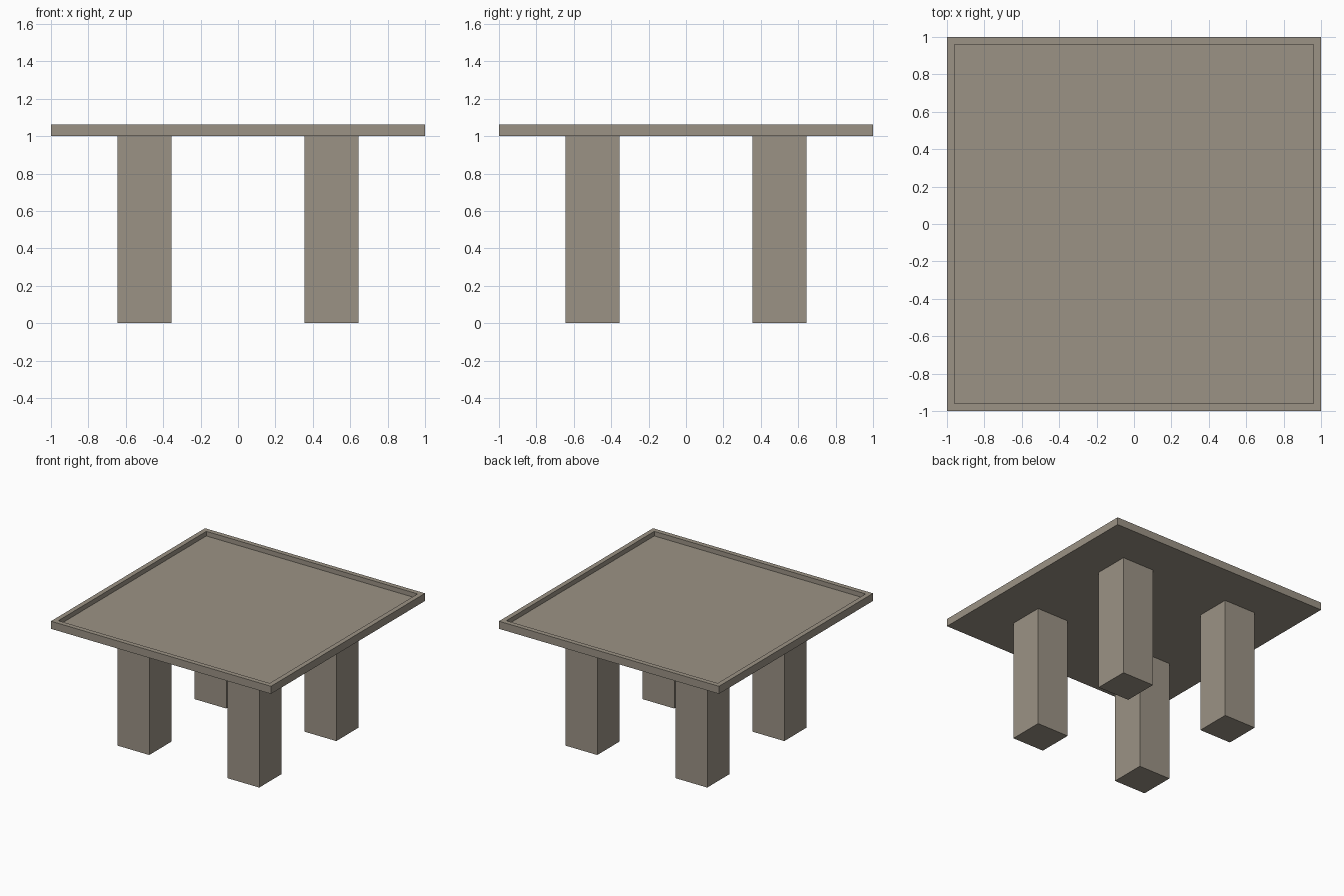
import bpy, bmesh

if "Cube" in bpy.data.objects:
    bpy.data.objects.remove(bpy.data.objects["Cube"])

# Single stone-brown colour
mat = bpy.data.materials.new("stone brown")
mat.diffuse_color = (0.33, 0.29, 0.235, 1)
mat.use_nodes = True
mat.node_tree.nodes["Principled BSDF"].inputs["Base Color"].default_value = mat.diffuse_color


def box(name, lo, hi, edit=None):
    bm = bmesh.new()
    bmesh.ops.create_cube(bm, size=1)
    for v in bm.verts:
        v.co = [(a + b) / 2 + c * (b - a) for a, b, c in zip(lo, hi, v.co)]
    if edit:
        edit(bm)
    mesh = bpy.data.meshes.new(name)
    bm.to_mesh(mesh)
    bm.free()
    mesh.materials.append(mat)
    obj = bpy.data.objects.new(name, mesh)
    bpy.context.collection.objects.link(obj)
    return obj


def sink_top(bm):
    # Inset the upper face and lower it to leave a raised rim
    bm.normal_update()
    top = max(bm.faces, key=lambda f: f.calc_center_median().z)
    bmesh.ops.inset_region(bm, faces=[top], thickness=0.056)
    rim = bmesh.ops.inset_region(bm, faces=[top], thickness=0.0)
    for v in top.verts:
        v.co.z -= 0.038


# Table top with sunken centre
box("table_top", (-1, -1, 1), (1, 1, 1.0625), sink_top)

# Four square legs
for side, x in (("left", -0.5), ("right", 0.5)):
    for end, y in (("front", -0.5), ("back", 0.5)):
        h = 0.145
        box(f"{end}_{side}_leg", (x - h, y - h, 0), (x + h, y + h, 1))
